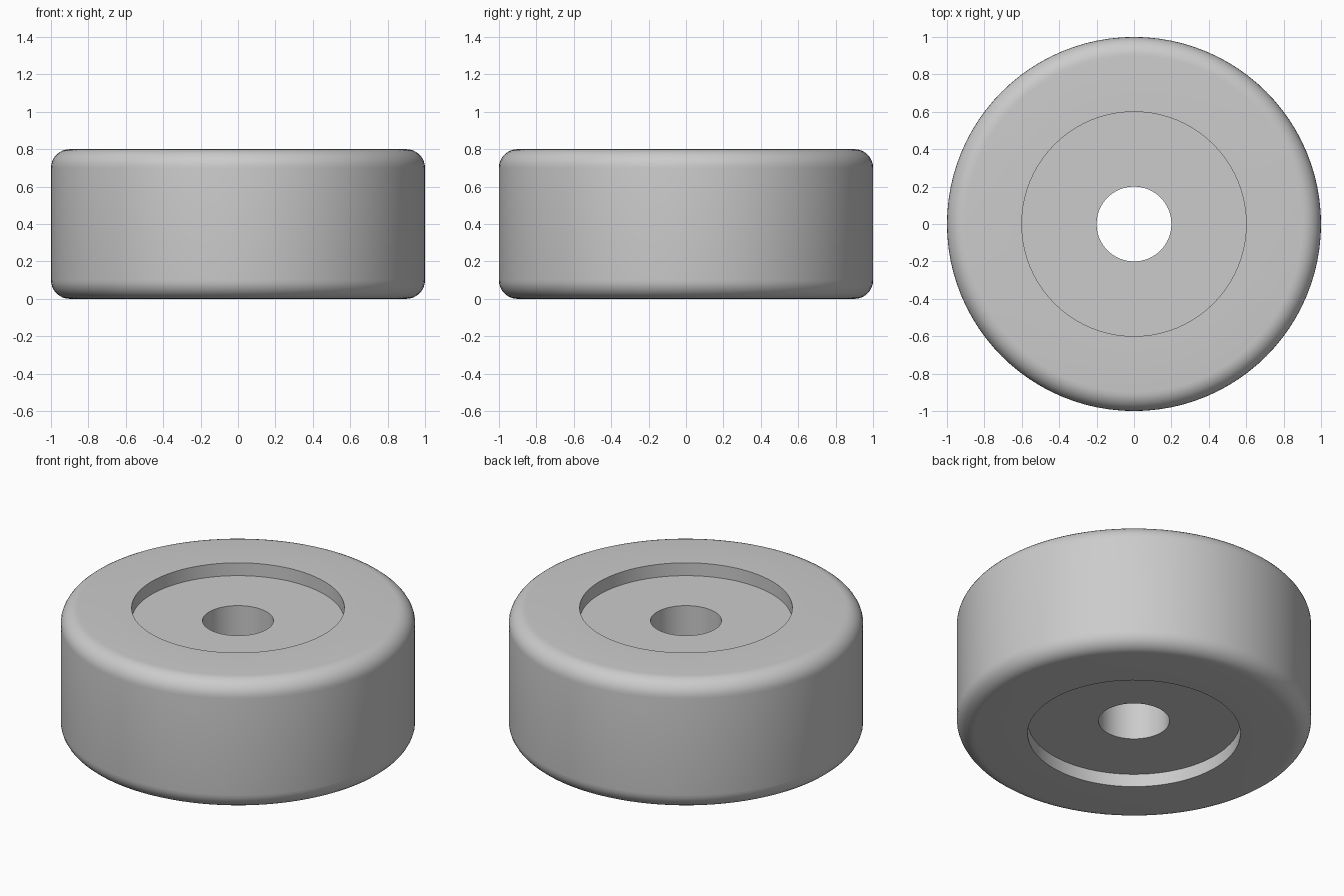
import bpy
import bmesh
import math

cube = bpy.data.objects.get("Cube")
if cube:
    bpy.data.objects.remove(cube, do_unlink=True)

RADIUS, HEIGHT = 1.0, 0.8
FILLET, FILLET_STEPS = 0.1, 8
RECESS_RADIUS, RECESS_DEPTH = 0.6, 0.08
BORE_RADIUS = 0.2
SEGMENTS = 96

# Plain grey material
grey = bpy.data.materials.new("light grey")
grey.use_nodes = True
colour = (0.6, 0.6, 0.6, 1)
grey.diffuse_color = colour
grey.node_tree.nodes["Principled BSDF"].inputs["Base Color"].default_value = colour


def upper_profile():
    """Half section above the middle plane, from the bore to the outer wall."""
    top = HEIGHT / 2
    floor = top - RECESS_DEPTH
    points = [(BORE_RADIUS, floor), (RECESS_RADIUS, floor), (RECESS_RADIUS, top)]
    for i in range(FILLET_STEPS + 1):
        a = math.pi / 2 * (1 - i / FILLET_STEPS)
        points.append((RADIUS - FILLET + FILLET * math.cos(a),
                       top - FILLET + FILLET * math.sin(a)))
    return points


# Wheel body: closed section turned around the z axis
upper = upper_profile()
section = upper + [(r, -z) for r, z in reversed(upper)]
bm = bmesh.new()
verts = [bm.verts.new((r, 0, z + HEIGHT / 2)) for r, z in section]
edges = [bm.edges.new((verts[i - 1], verts[i])) for i in range(len(verts))]
bmesh.ops.spin(bm, geom=verts + edges, cent=(0, 0, 0), axis=(0, 0, 1),
               angle=math.tau, steps=SEGMENTS, use_merge=True)
bmesh.ops.remove_doubles(bm, verts=bm.verts[:], dist=0.0001)
bmesh.ops.recalc_face_normals(bm, faces=bm.faces[:])
mesh = bpy.data.meshes.new("wheel_body")
bm.to_mesh(mesh)
bm.free()
mesh.materials.append(grey)
wheel = bpy.data.objects.new("wheel_body", mesh)
bpy.context.collection.objects.link(wheel)

# Smooth walls with crisp recess and bore edges
bpy.ops.object.select_all(action="DESELECT")
wheel.select_set(True)
bpy.context.view_layer.objects.active = wheel
bpy.ops.object.shade_smooth_by_angle(angle=math.radians(30))
